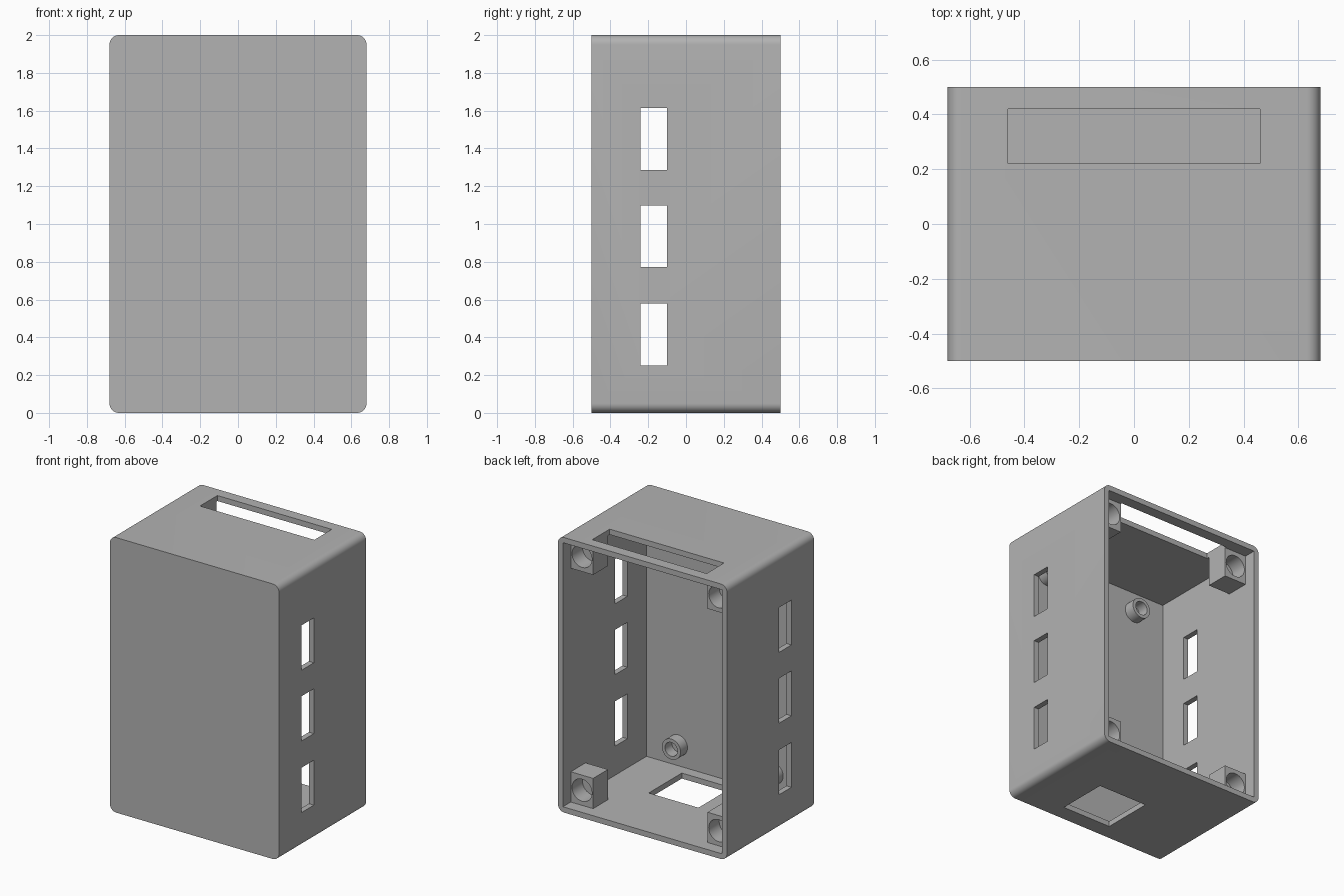
import bpy, bmesh, math
from mathutils import Matrix, Vector

if "Cube" in bpy.data.objects:
    bpy.data.objects.remove(bpy.data.objects["Cube"], do_unlink=True)

grey = bpy.data.materials.new("plain_grey")
grey.use_nodes = True
COLOR = (0.45, 0.45, 0.45, 1)
grey.diffuse_color = COLOR
grey.node_tree.nodes["Principled BSDF"].inputs["Base Color"].default_value = COLOR

HALF_W, HALF_D, HEIGHT, WALL, ROUND = 0.68, 0.5, 2.0, 0.04, 0.05


def finish(name, bm):
    bmesh.ops.recalc_face_normals(bm, faces=bm.faces[:])
    mesh = bpy.data.meshes.new(name)
    bm.to_mesh(mesh)
    bm.free()
    mesh.materials.append(grey)
    ob = bpy.data.objects.new(name, mesh)
    bpy.context.collection.objects.link(ob)
    return ob


def box(name, x, y, z):
    """Box from (min, max) ranges."""
    bm = bmesh.new()
    size = Vector((abs(r[1] - r[0]) for r in (x, y, z)))
    mid = Vector((sum(r) / 2 for r in (x, y, z)))
    bmesh.ops.create_cube(bm, size=1, matrix=Matrix.Translation(mid) @ Matrix.Diagonal(size.to_4d()))
    return finish(name, bm)


def rod(name, x, z, y, radius):
    """Cylinder along y."""
    bm = bmesh.new()
    place = Matrix.Translation((x, sum(y) / 2, z)) @ Matrix.Rotation(math.pi / 2, 4, 'X')
    bmesh.ops.create_cone(bm, cap_ends=True, segments=40, radius1=radius, radius2=radius,
                          depth=y[1] - y[0], matrix=place)
    return finish(name, bm)


def activate(ob):
    bpy.ops.object.select_all(action='DESELECT')
    ob.select_set(True)
    bpy.context.view_layer.objects.active = ob


def cut(ob, cutter):
    mod = ob.modifiers.new("cut", 'BOOLEAN')
    mod.operation, mod.solver, mod.object = 'DIFFERENCE', 'EXACT', cutter
    activate(ob)
    bpy.ops.object.modifier_apply(modifier=mod.name)
    bpy.data.objects.remove(cutter, do_unlink=True)


def smooth(ob):
    activate(ob)
    bpy.ops.object.shade_smooth_by_angle(angle=math.radians(30))


# Outer body: rounded rectangle pulled from front to back
bm = bmesh.new()
verts = []
corners = [(1, 1), (-1, 1), (-1, -1), (1, -1)]
for i, (sx, sz) in enumerate(corners):
    for k in range(9):
        a = math.pi / 2 * (i + k / 8)
        verts.append(bm.verts.new((sx * (HALF_W - ROUND) + ROUND * math.cos(a), -HALF_D,
                                   HEIGHT / 2 + sz * (HEIGHT / 2 - ROUND) + ROUND * math.sin(a))))
face = bm.faces.new(verts)
pulled = bmesh.ops.extrude_face_region(bm, geom=[face], use_keep_orig=True)
bmesh.ops.translate(bm, vec=(0, 2 * HALF_D, 0),
                    verts=[g for g in pulled["geom"] if isinstance(g, bmesh.types.BMVert)])
shell = finish("case_shell", bm)

# Hollow, open at the back
inner_x = HALF_W - WALL
cut(shell, box("hollow", (-inner_x, inner_x), (-HALF_D + WALL, HALF_D + 0.1), (WALL, HEIGHT - WALL)))
# Slot in the roof and window in the floor
cut(shell, box("roof_slot", (-0.46, 0.46), (0.22, 0.42), (1.9, 2.1)))
cut(shell, box("floor_window", (-0.1, 0.3), (-0.38, 0), (-0.1, 0.1)))
# Three slots through both side walls
for z in (0.415, 0.935, 1.45):
    cut(shell, box("side_slot", (-1, 1), (-0.24, -0.1), (z - 0.163, z + 0.163)))
smooth(shell)

# Corner screw blocks and front wall standoffs
for side, sx in (("left", 1), ("right", -1)):
    for level, sz in (("upper", 1), ("lower", -1)):
        def height(d):
            return HEIGHT / 2 + sz * (HEIGHT / 2 - d)

        block = box(f"{level}_{side}_screw_block", sorted((sx * 0.46, sx * 0.65)), (0.24, 0.41),
                    sorted((height(0.03), height(0.26))))
        cut(block, rod("screw_hole", sx * 0.55, height(0.15), (0.29, 0.5), 0.08))
        smooth(block)

        post = rod(f"{level}_{side}_standoff", sx * 0.385, height(0.19), (-0.47, -0.38), 0.075)
        cut(post, rod("post_hole", sx * 0.385, height(0.19), (-0.46, -0.3), 0.05))
        smooth(post)
